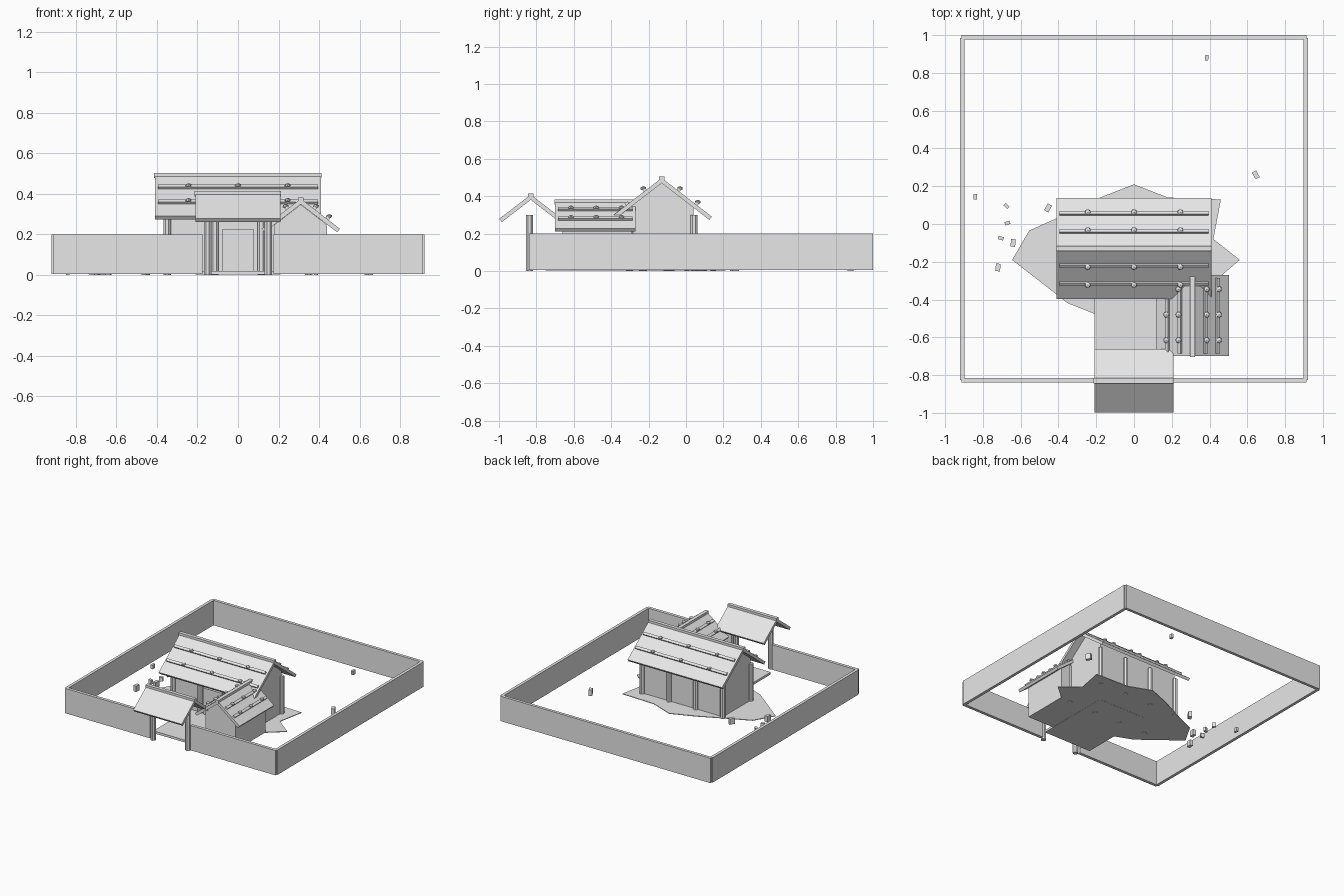
import bpy, bmesh, math
from mathutils import Vector, Matrix

cube = bpy.data.objects.get("Cube")
if cube:
    bpy.data.objects.remove(cube)

grey = bpy.data.materials.new("plain_grey")
grey.use_nodes = True
grey.diffuse_color = (0.8, 0.8, 0.8, 1)
grey.node_tree.nodes["Principled BSDF"].inputs["Base Color"].default_value = (0.8, 0.8, 0.8, 1)


def finish(name, bm):
    bmesh.ops.recalc_face_normals(bm, faces=bm.faces)
    mesh = bpy.data.meshes.new(name)
    bm.to_mesh(mesh)
    bm.free()
    mesh.materials.append(grey)
    obj = bpy.data.objects.new(name, mesh)
    bpy.context.collection.objects.link(obj)
    return obj


def prism(name, profile, start, end, place):
    """Extrude a flat (u, v) profile from start to end; place maps (u, v, w) to space."""
    bm = bmesh.new()
    face = bm.faces.new([bm.verts.new(place(u, v, start)) for u, v in profile])
    new = bmesh.ops.extrude_face_region(bm, geom=[face])["geom"]
    shift = place(0, 0, end) - place(0, 0, start)
    bmesh.ops.translate(bm, vec=shift, verts=[g for g in new if isinstance(g, bmesh.types.BMVert)])
    return finish(name, bm)


def box(name, x0, x1, y0, y1, z0, z1):
    return prism(name, [(x0, y0), (x1, y0), (x1, y1), (x0, y1)], z0, z1,
                 lambda u, v, w: Vector((u, v, w)))


def post(name, x, y, top):
    bm = bmesh.new()
    bmesh.ops.create_cone(bm, cap_ends=True, segments=8, radius1=0.02, radius2=0.02, depth=top,
                          matrix=Matrix.Translation((x, y, top / 2)) @ Matrix.Rotation(math.pi / 8, 4, "Z"))
    return finish(name, bm)


def stone(name, centre):
    bm = bmesh.new()
    bmesh.ops.create_icosphere(bm, subdivisions=1, radius=0.017,
                               matrix=Matrix.Translation(centre) @ Matrix.Diagonal((1, 1, 0.7, 1)))
    return finish(name, bm)


SLOPE = 0.77
LENGTH = math.hypot(1, SLOPE)
DOWN = Vector((1, -SLOPE)) / LENGTH     # direction down the right-hand slope
OUT = Vector((SLOPE, 1)) / LENGTH       # outward from that slope


def roof(name, place, half, apex, start, end, battens=(), stones=(), trim=0.015):
    thick = 0.022
    eave = Vector((half, apex - SLOPE * half))
    low = eave - OUT * thick
    inner = apex - thick * LENGTH
    # bent roof slab
    prism(name, [(0, apex), eave, low, (0, inner), (-low.x, low.y), (-eave.x, eave.y)],
          start, end, place)
    # ridge cap
    prism(name + "_ridge", [(-.014, apex - .02), (.014, apex - .02), (.014, apex + .007), (-.014, apex + .007)],
          start - 0.004, end + 0.002, place)
    # battens weighted down with stones
    for side in (-1, 1):
        for d in battens:
            c = Vector((d, apex - SLOPE * d))
            corners = [c + DOWN * a + OUT * b for a, b in ((-.01, -.004), (.01, -.004), (.01, .013), (-.01, .013))]
            prism(name + "_batten", [(side * p.x, p.y) for p in corners], start + trim, end - trim, place)
            for w in stones:
                p = c + OUT * 0.016
                stone(name + "_stone", place(side * p.x, p.y, w))


def gable_body(name, place, half, apex, start, end):
    shoulder = apex - SLOPE * half
    prism(name, [(-half, .005), (half, .005), (half, shoulder), (0, apex), (-half, shoulder)], start, end, place)


def along_x(centre):
    return lambda u, v, w: Vector((w, centre + u, v))


def along_y(centre):
    return lambda u, v, w: Vector((centre + u, w, v))


# Main house
house = along_x(-0.13)
gable_body("house_body", house, 0.17, 0.47, -0.35, 0.35)
roof("house_roof", house, 0.268, 0.497, -0.41, 0.41, (0.088, 0.183), (-0.245, 0, 0.245))
for x in (-0.35, -0.115, 0.115, 0.35):
    for y in (-0.302, 0.042):
        post("house_post", x, y, 0.3)
box("house_door", -0.08, 0.08, -0.315, -0.295, 0.02, 0.225)

# Side wing
wing = along_y(0.31)
gable_body("wing_body", wing, 0.13, 0.347, -0.66, -0.29)
roof("wing_roof", wing, 0.193, 0.376, -0.70, -0.27, (0.065, 0.13), (-0.345, -0.48, -0.615))

# Gate
roof("gate_roof", along_x(-0.83), 0.168, 0.408, -0.21, 0.21)
for x in (-0.15, 0.15):
    post("gate_post", x, -0.837, 0.3)

# Yard walls
for s in (-1, 1):
    box("side_wall", *sorted((s * 0.897, s * 0.92)), -0.825, 0.985, 0.005, 0.2)
    box("front_wall", *sorted((s * 0.175, s * 0.912)), -0.84, -0.816, 0.005, 0.2)
box("back_wall", -0.912, 0.912, 0.977, 1.0, 0.005, 0.2)

# Ground patch and path
patch = [(0, .21), (.18, .14), (.46, .13), (.42, -.08), (.56, -.19), (.42, -.31), (.2, -.47),
         (-.21, -.475), (-.35, -.42), (-.645, -.19), (-.555, -.035), (-.41, .03), (-.18, .14)]
prism("ground_patch", patch, 0.003, 0.008, lambda u, v, w: Vector((u, v, w)))
box("path", -0.21, 0.21, -0.75, -0.13, 0.002, 0.02)

# Loose blocks in the yard: x, y, turn
blocks = [(-.84, .145, 0), (-.675, .095, .8), (-.455, .085, -.5), (-.67, .005, 1.9), (-.705, -.075, 1.3),
          (-.64, -.1, -.1), (-.72, -.23, -.1), (.645, .26, .5), (.385, .88, -.1)]
for i, (x, y, turn) in enumerate(blocks):
    size = 0.9 if i in (0, 1, 3, 4, 8) else 1.25
    b = box("yard_block", -.01 * size, .01 * size, -.016 * size, .016 * size, 0, 0.036 * size)
    b.location = (x, y, 0)
    b.rotation_euler.z = turn
